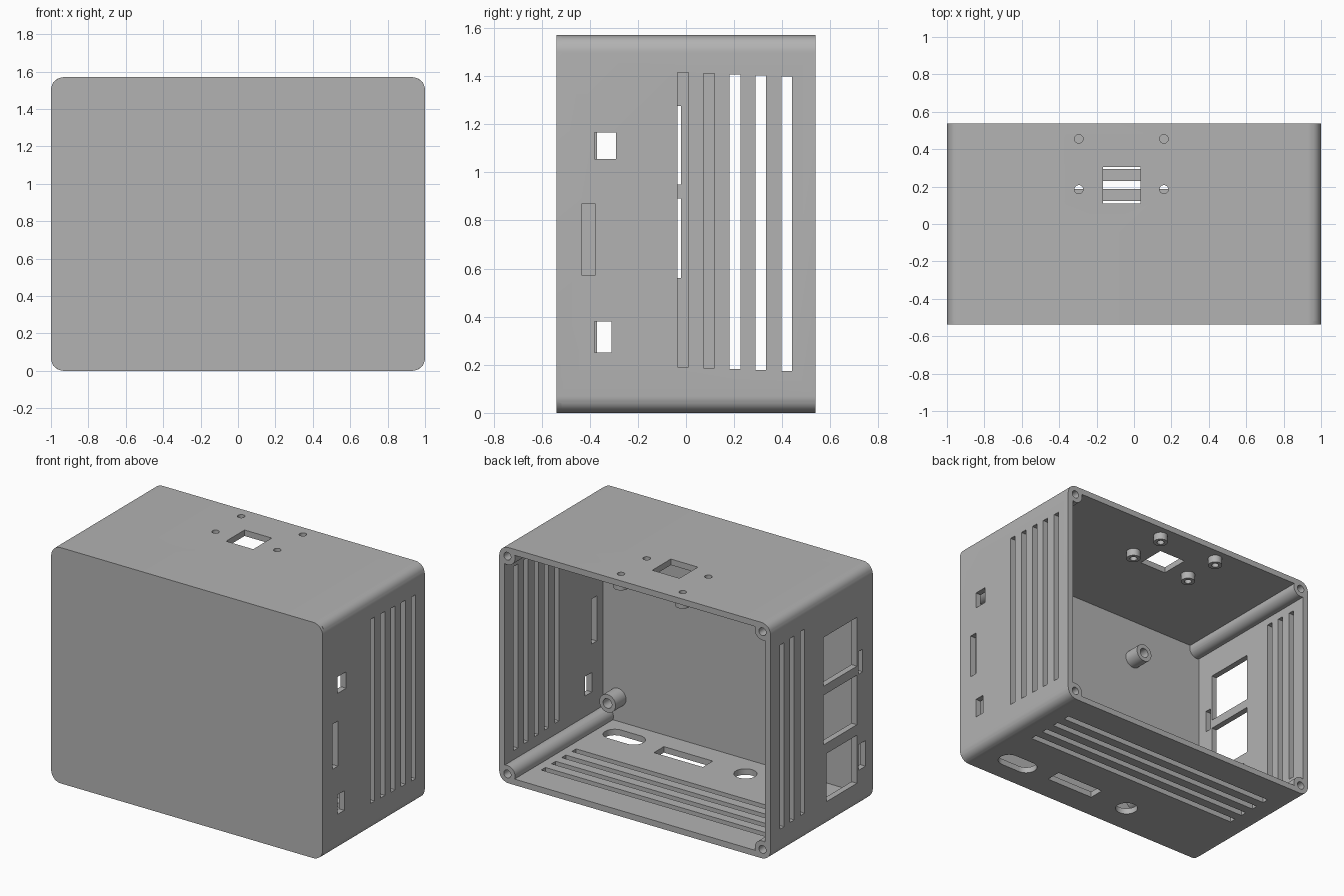
import bpy, bmesh, math
from mathutils import Matrix, Vector

cube = bpy.data.objects.get("Cube")
if cube:
    bpy.data.objects.remove(cube, do_unlink=True)

WIDTH, DEPTH, HEIGHT, WALL, RADIUS = 2.0, 1.075, 1.57, 0.04, 0.07
HX, HY = WIDTH / 2, DEPTH / 2

grey = bpy.data.materials.new("grey_plastic")
grey.use_nodes = True
COLOUR = (0.45, 0.45, 0.45, 1)
grey.diffuse_color = COLOUR
grey.node_tree.nodes["Principled BSDF"].inputs["Base Color"].default_value = COLOUR


def make_object(name, bm):
    bmesh.ops.recalc_face_normals(bm, faces=bm.faces)
    mesh = bpy.data.meshes.new(name)
    bm.to_mesh(mesh)
    bm.free()
    mesh.materials.append(grey)
    obj = bpy.data.objects.new(name, mesh)
    bpy.context.collection.objects.link(obj)
    return obj


def box(bm, x, y, z):
    """Box from (low, high) ranges."""
    size = Vector([r[1] - r[0] for r in (x, y, z)])
    centre = Vector([(r[0] + r[1]) / 2 for r in (x, y, z)])
    bmesh.ops.create_cube(bm, size=1, matrix=Matrix.Translation(centre) @ Matrix.Diagonal(size).to_4x4())


def rod(bm, axis, start, length, radius, sides=32):
    """Cylinder running from start along +Y or +Z."""
    turn = Matrix.Rotation(-math.pi / 2, 4, 'X') if axis == 'Y' else Matrix.Identity(4)
    place = Matrix.Translation(start) @ turn @ Matrix.Translation((0, 0, length / 2))
    bmesh.ops.create_cone(bm, cap_ends=True, segments=sides, radius1=radius,
                          radius2=radius, depth=length, matrix=place)


def prism(bm, outline, push):
    face = bm.faces.new([bm.verts.new(p) for p in outline])
    moved = bmesh.ops.extrude_face_region(bm, geom=[face], use_keep_orig=True)
    bmesh.ops.translate(bm, vec=push, verts=[v for v in moved["geom"] if isinstance(v, bmesh.types.BMVert)])


def rounded_outline(cx, cy, half_x, half_y, r, steps=10):
    """2D rounded rectangle."""
    points = []
    for q, (sx, sy) in enumerate(((1, 1), (-1, 1), (-1, -1), (1, -1))):
        for i in range(steps + 1):
            a = (q + i / steps) * math.pi / 2
            points.append((cx + sx * (half_x - r) + r * math.cos(a),
                           cy + sy * (half_y - r) + r * math.sin(a)))
    return points


def boolean(target, tool, operation):
    tool.hide_render = True
    mod = target.modifiers.new(operation.title(), 'BOOLEAN')
    mod.object, mod.operation, mod.solver = tool, operation, 'EXACT'
    mod.use_self = True
    bpy.context.view_layer.objects.active = target
    bpy.ops.object.modifier_apply(modifier=mod.name)
    bpy.data.objects.remove(tool, do_unlink=True)


# Rounded case, hollowed from the back
bm = bmesh.new()
prism(bm, [(x, -HY, z) for x, z in rounded_outline(0, HEIGHT / 2, HX, HEIGHT / 2, RADIUS)], (0, DEPTH, 0))
case = make_object("case", bm)
bm = bmesh.new()
box(bm, (WALL - HX, HX - WALL), (WALL - HY, HY + 0.1), (WALL, HEIGHT - WALL))
boolean(case, make_object("cavity_cutter", bm), 'DIFFERENCE')

corners = [(x, z) for x in (-0.94, 0.94) for z in (0.06, HEIGHT - 0.06)]
board_mounts = [(x, z) for x in (-0.41, 0.85) for z in (0.2, 1.25)]
top_mounts = [(x, y) for x in (-0.295, 0.16) for y in (0.185, 0.455)]

# Corner screw posts, board standoffs and top standoffs
bm = bmesh.new()
for x, z in corners:
    rod(bm, 'Y', (x, 0.02 - HY, z), DEPTH - 0.02, 0.057)
for x, z in board_mounts:
    rod(bm, 'Y', (x, 0.02 - HY, z), 0.13, 0.06)
for x, y in top_mounts:
    rod(bm, 'Z', (x, y, HEIGHT - 0.09), 0.07, 0.045)
boolean(case, make_object("posts", bm), 'UNION')

# Openings
bm = bmesh.new()
for x, z in corners:
    rod(bm, 'Y', (x, HY - 0.5, z), 0.6, 0.026)
for x, z in board_mounts:
    rod(bm, 'Y', (x, WALL - HY, z), 0.2, 0.032)
for x, y in top_mounts:
    rod(bm, 'Z', (x, y, HEIGHT - 0.2), 0.3, 0.023)

LEFT, RIGHT = (0.9, 1.1), (-1.1, -0.9)
FLOOR, ROOF = (-0.1, 0.1), (HEIGHT - 0.15, HEIGHT + 0.1)

# Vent slots: five on the left, three on the right, four in the floor
for i in range(5):
    y = -0.0125 + 0.108 * i
    across = (y - 0.022, y + 0.022)
    rise = (0.19 - 0.004 * i, 1.415 - 0.004 * i)
    box(bm, LEFT, across, rise)
    if i > 1:
        box(bm, RIGHT, across, rise)
    if i < 4:
        box(bm, (-0.83, 0.83), (across[0] + 0.005, across[1] + 0.005), FLOOR)

# Left ports
for y, z in (((-0.38, -0.29), (1.055, 1.165)), ((-0.432, -0.378), (0.57, 0.87)),
             ((-0.38, -0.31), (0.25, 0.38))):
    box(bm, LEFT, y, z)
# Right windows and small ports
for y, z in (((-0.37, -0.02), (0.95, 1.275)), ((-0.37, -0.02), (0.56, 0.89)),
             ((-0.37, -0.05), (0.17, 0.49)), ((-0.43, -0.385), (0.89, 1.04)),
             ((-0.46, -0.385), (0.25, 0.42))):
    box(bm, RIGHT, y, z)
# Floor ports: oblong, rectangular and round
prism(bm, [(x, y, FLOOR[0]) for x, y in rounded_outline(0.69, -0.335, 0.14, 0.07, 0.069)], (0, 0, 0.2))
box(bm, (0.055, 0.415), (-0.36, -0.255), FLOOR)
rod(bm, 'Z', (-0.21, -0.325, FLOOR[0]), 0.2, 0.07)
# Roof window
box(bm, (-0.165, 0.035), (0.11, 0.305), ROOF)
boolean(case, make_object("opening_cutter", bm), 'DIFFERENCE')

# Smooth the rounded parts
bpy.ops.object.select_all(action='DESELECT')
case.select_set(True)
bpy.context.view_layer.objects.active = case
bpy.ops.object.shade_smooth_by_angle(angle=math.radians(30))
